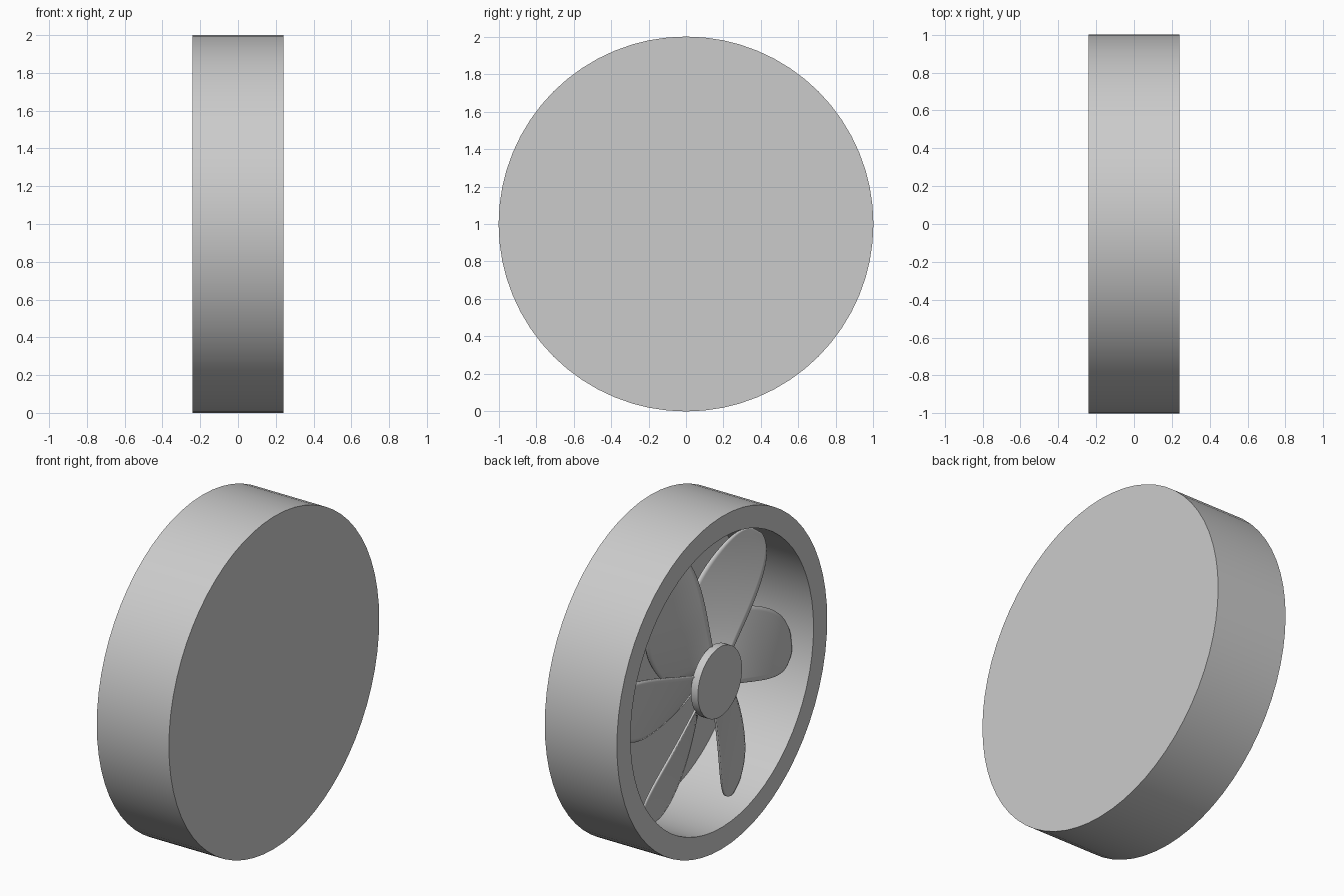
import bpy, math

if "Cube" in bpy.data.objects:
    bpy.data.objects.remove(bpy.data.objects["Cube"])

N = 64          # sides of the round parts
CZ = 1.0        # height of the fan axis


def add_object(name, verts, faces):
    mesh = bpy.data.meshes.new(name)
    mesh.from_pydata(verts, [], faces)
    mesh.update()
    obj = bpy.data.objects.new(name, mesh)
    bpy.context.collection.objects.link(obj)
    return obj


def smooth(obj, angle=35):
    bpy.ops.object.select_all(action='DESELECT')
    obj.select_set(True)
    bpy.context.view_layer.objects.active = obj
    bpy.ops.object.shade_smooth_by_angle(angle=math.radians(angle))


def disc(name, radius, x0, x1, sides=N):
    bpy.ops.mesh.primitive_cylinder_add(
        vertices=sides, radius=radius, depth=x1 - x0,
        location=((x0 + x1) / 2, 0, CZ), rotation=(0, math.pi / 2, 0))
    obj = bpy.context.object
    obj.name = name
    smooth(obj)
    return obj


# Outer ring: rectangular profile (x, radius) turned about the x axis
profile = [(-0.24, 0.87), (-0.24, 1.0), (0.24, 1.0), (0.24, 0.87)]
verts, faces = [], []
for i in range(N):
    a = 2 * math.pi * i / N
    for x, r in profile:
        verts.append((x, r * math.cos(a), CZ + r * math.sin(a)))
for i in range(N):
    j = (i + 1) % N
    for k in range(4):
        m = (k + 1) % 4
        faces.append((i * 4 + k, i * 4 + m, j * 4 + m, j * 4 + k))
smooth(add_object("outer_ring", verts, faces))

# Closed side and hub cap
disc("back_plate", 0.872, 0.228, 0.24)
disc("hub_cap", 0.21, -0.226, -0.18, 48)

# Blade stations: radius, leading offset, leading x, trailing offset, trailing x
stations = [
    (0.08, -0.05, -0.19, 0.20, -0.02),
    (0.28, -0.08, -0.18, 0.27, -0.02),
    (0.44, -0.11, -0.175, 0.29, -0.03),
    (0.60, -0.135, -0.16, 0.26, -0.05),
    (0.74, -0.14, -0.14, 0.20, -0.07),
    (0.82, -0.11, -0.12, 0.13, -0.08),
    (0.86, -0.05, -0.11, 0.05, -0.09),
]
COLS = 5


def blade(index, theta):
    c, s = math.cos(theta), math.sin(theta)
    verts, faces = [], []
    for r, t0, x0, t1, x1 in stations:
        for k in range(COLS):
            f = k / (COLS - 1)
            t = t0 + (t1 - t0) * f
            x = x0 + (x1 - x0) * f
            verts.append((x, -r * c + t * s, CZ + r * s + t * c))
    for i in range(len(stations) - 1):
        for k in range(COLS - 1):
            a = i * COLS + k
            faces.append((a, a + 1, a + COLS + 1, a + COLS))
    obj = add_object(f"fan_blade_{index}", verts, faces)
    sub = obj.modifiers.new("round", 'SUBSURF')
    sub.levels = sub.render_levels = 2
    sol = obj.modifiers.new("thickness", 'SOLIDIFY')
    sol.thickness = 0.012
    sol.offset = 0
    smooth(obj)


# Six pitched blades around the hub
for n in range(6):
    blade(n + 1, math.radians(-8 + 60 * n))
